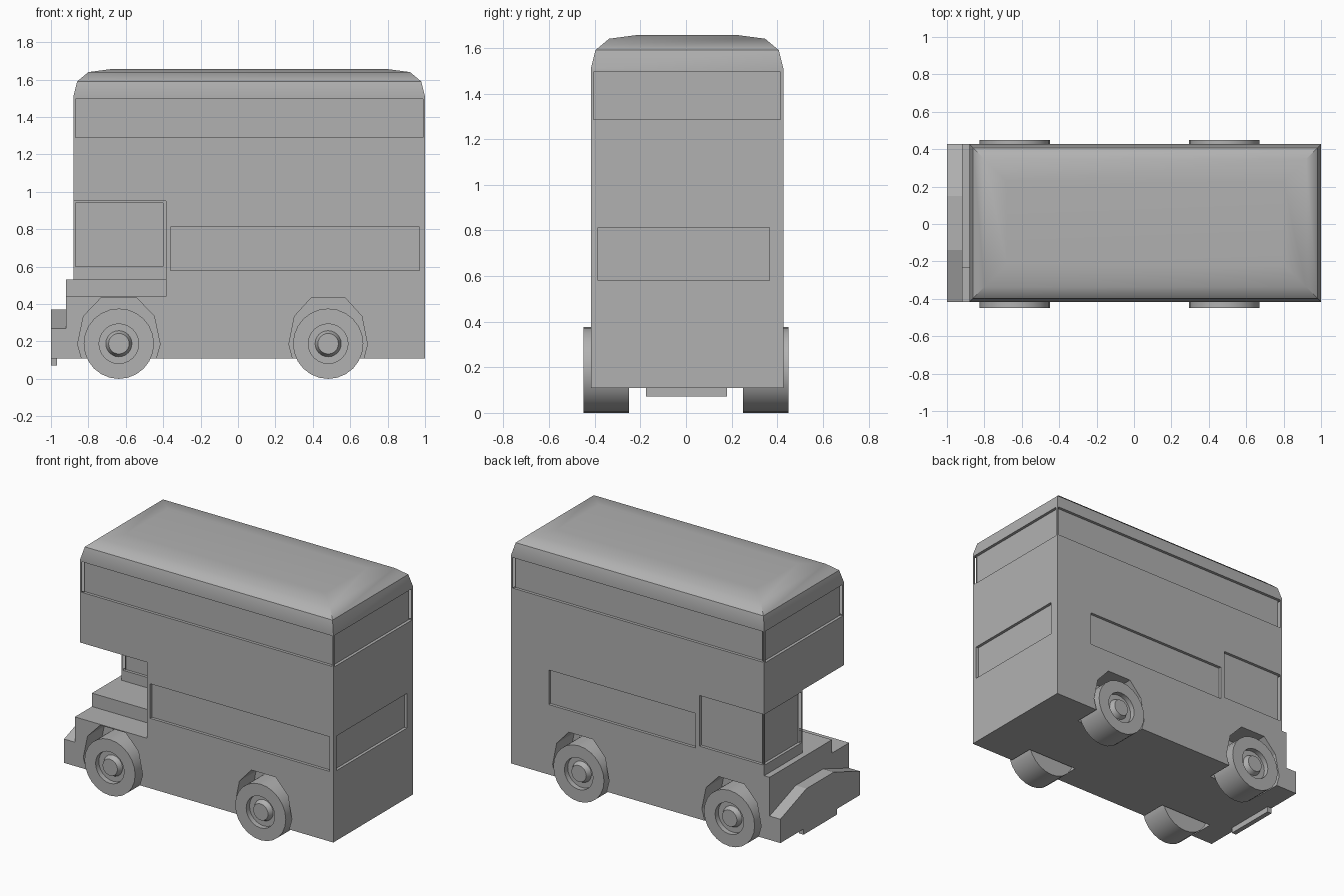
import bpy, bmesh, math

if "Cube" in bpy.data.objects:
    bpy.data.objects.remove(bpy.data.objects["Cube"])

# Dark grey paint shared by every part
paint = bpy.data.materials.new("dark_grey")
paint.diffuse_color = (0.44, 0.44, 0.44, 1)
paint.use_nodes = True
paint.node_tree.nodes["Principled BSDF"].inputs["Base Color"].default_value = paint.diffuse_color


def new_object(name, bm):
    bmesh.ops.recalc_face_normals(bm, faces=bm.faces)
    mesh = bpy.data.meshes.new(name)
    bm.to_mesh(mesh)
    bm.free()
    mesh.materials.append(paint)
    ob = bpy.data.objects.new(name, mesh)
    bpy.context.collection.objects.link(ob)
    return ob


def select(ob):
    bpy.ops.object.select_all(action='DESELECT')
    ob.select_set(True)
    bpy.context.view_layer.objects.active = ob


def loft(bm, loops):
    rings = [[bm.verts.new(p) for p in loop] for loop in loops]
    n = len(rings[0])
    for a, b in zip(rings, rings[1:]):
        for i in range(n):
            j = (i + 1) % n
            bm.faces.new((a[i], a[j], b[j], b[i]))
    bm.faces.new(rings[0])
    bm.faces.new(rings[-1])


def prism_x(bm, x0, x1, profile):
    loft(bm, [[(x, y, z) for y, z in profile] for x in (x0, x1)])


def prism_y(bm, y0, y1, profile):
    loft(bm, [[(x, y, z) for x, z in profile] for y in (y0, y1)])


def box(name, x0, x1, y0, y1, z0, z1):
    bm = bmesh.new()
    prism_x(bm, x0, x1, [(y0, z0), (y1, z0), (y1, z1), (y0, z1)])
    return new_object(name, bm)


def cut(target, cutter):
    cutter.hide_render = True
    mod = target.modifiers.new("cut", 'BOOLEAN')
    mod.operation = 'DIFFERENCE'
    mod.solver = 'EXACT'
    mod.object = cutter
    select(target)
    bpy.ops.object.modifier_apply(modifier=mod.name)
    bpy.data.objects.remove(cutter, do_unlink=True)


X0, X1, Y0, Y1 = -0.88, 1.0, -0.417, 0.427   # body footprint
D = 0.02                                     # window recess depth
AXLES = (-0.637, 0.482)

# Body with domed roof: stacked rectangles (inset, height)
bm = bmesh.new()
levels = [(0, 0.11), (0, 1.51), (0.02, 1.59), (0.08, 1.64), (0.2, 1.656)]
loft(bm, [[(X0 + i, Y0 + i, z), (X1 - i, Y0 + i, z),
           (X1 - i, Y1 - i, z), (X0 + i, Y1 - i, z)] for i, z in levels])
body = new_object("bus_body", bm)

# Open bay beside the half-width driver's cab, with stepped floor
cut(body, box("bay_cutter", -1.2, -0.385, -1, 0.02, 0.53, 0.95))
cut(body, box("wing_cutter", -1.2, -0.385, -1, -0.235, 0.44, 0.6))

# Wheel arches
half = [(0.19, 0.0), (0.19, 0.11), (0.21, 0.185), (0.18, 0.335), (0.09, 0.434)]
arch = half + [(-x, z) for x, z in reversed(half)]
for ax, s in zip(AXLES, (1.05, 1.0)):
    for y0, y1 in ((-0.6, -0.24), (0.24, 0.6)):
        bm = bmesh.new()
        prism_y(bm, y0, y1, [(ax + s * x, z) for x, z in arch])
        cut(body, new_object("arch_cutter", bm))

# Windows: wall axis, wall position, outward side, span along wall, heights
WINDOWS = [
    ('y', Y0, -1, -0.87, 0.99, 1.29, 1.495),      # upper deck sides
    ('y', Y1, 1, -0.87, 0.99, 1.29, 1.495),
    ('x', X1, 1, -0.405, 0.415, 1.285, 1.495),    # upper deck ends
    ('x', X0, -1, -0.405, 0.415, 1.285, 1.495),
    ('y', Y0, -1, -0.36, 0.97, 0.58, 0.812),      # lower deck
    ('y', Y1, 1, -0.37, 0.72, 0.58, 0.812),
    ('x', X1, 1, -0.385, 0.365, 0.58, 0.812),
    ('y', Y1, 1, -0.87, -0.40, 0.60, 0.94),       # driver's cab
    ('y', 0.02, -1, -0.87, -0.40, 0.60, 0.94),
    ('x', X0, -1, 0.03, 0.417, 0.60, 0.94),
]
panes = bmesh.new()
for axis, pos, side, a, b, z0, z1 in WINDOWS:
    d0, d1 = sorted((pos - side * D, pos + side * 0.2))
    glass = pos - side * (D - 0.0005)
    corners = [(a, z0), (b, z0), (b, z1), (a, z1)]
    if axis == 'y':
        cut(body, box("window_cutter", a, b, d0, d1, z0, z1))
        pts = [(u, glass, z) for u, z in corners]
    else:
        cut(body, box("window_cutter", d0, d1, a, b, z0, z1))
        pts = [(glass, u, z) for u, z in corners]
    if (axis == 'y') == (side < 0):     # keep panes facing outward
        pts = pts if axis == 'y' else pts[::-1]
    elif axis == 'y':
        pts = pts[::-1]
    panes.faces.new([panes.verts.new(p) for p in pts])

# Window panes close the recesses where they meet at the corners
mesh = bpy.data.meshes.new("window_panes")
panes.to_mesh(mesh)
panes.free()
mesh.materials.append(paint)
bpy.context.collection.objects.link(bpy.data.objects.new("window_panes", mesh))

# Roof blends smoothly into the walls; lower parts stay flat
select(body)
bpy.ops.object.shade_smooth_by_angle(angle=math.radians(34))
for p in body.data.polygons:
    if p.center.z < 0.45:
        p.use_smooth = False
weighted = body.modifiers.new("weighted_normals", 'WEIGHTED_NORMAL')
weighted.keep_sharp = True

# Stepped bonnet nose
bm = bmesh.new()
prism_x(bm, -0.92, X0, [(Y0, 0.11), (Y1, 0.11), (Y1, 0.53),
                        (-0.235, 0.53), (-0.235, 0.44), (Y0, 0.44)])
new_object("bonnet_nose", bm)

# Front bumper panel with sloping shoulders
bm = bmesh.new()
prism_x(bm, -1.0, -0.92, [(Y0, 0.11), (Y1, 0.11), (Y1, 0.27),
                          (0.15, 0.37), (-0.14, 0.37), (Y0, 0.27)])
new_object("front_bumper", bm)
box("bumper_plate", -1.0, -0.967, -0.175, 0.18, 0.072, 0.11)

# Wheels: turned profile of (radius, distance from centre line)
PROFILE = [(0.188, 0.25), (0.188, 0.45), (0.106, 0.45), (0.106, 0.415),
           (0.07, 0.415), (0.055, 0.448)]
SIDES = 24


def wheel(name, ax, side):
    bm = bmesh.new()
    angles = [2 * math.pi * i / SIDES for i in range(SIDES)]
    loft(bm, [[(ax + r * math.cos(a), side * d, 0.188 + r * math.sin(a))
               for a in angles] for r, d in PROFILE])
    ob = new_object(name, bm)
    select(ob)
    bpy.ops.object.shade_smooth_by_angle(angle=math.radians(30))


for end, ax in zip(("front", "rear"), AXLES):
    wheel(end + "_wheel_right", ax, -1)
    wheel(end + "_wheel_left", ax, 1)
